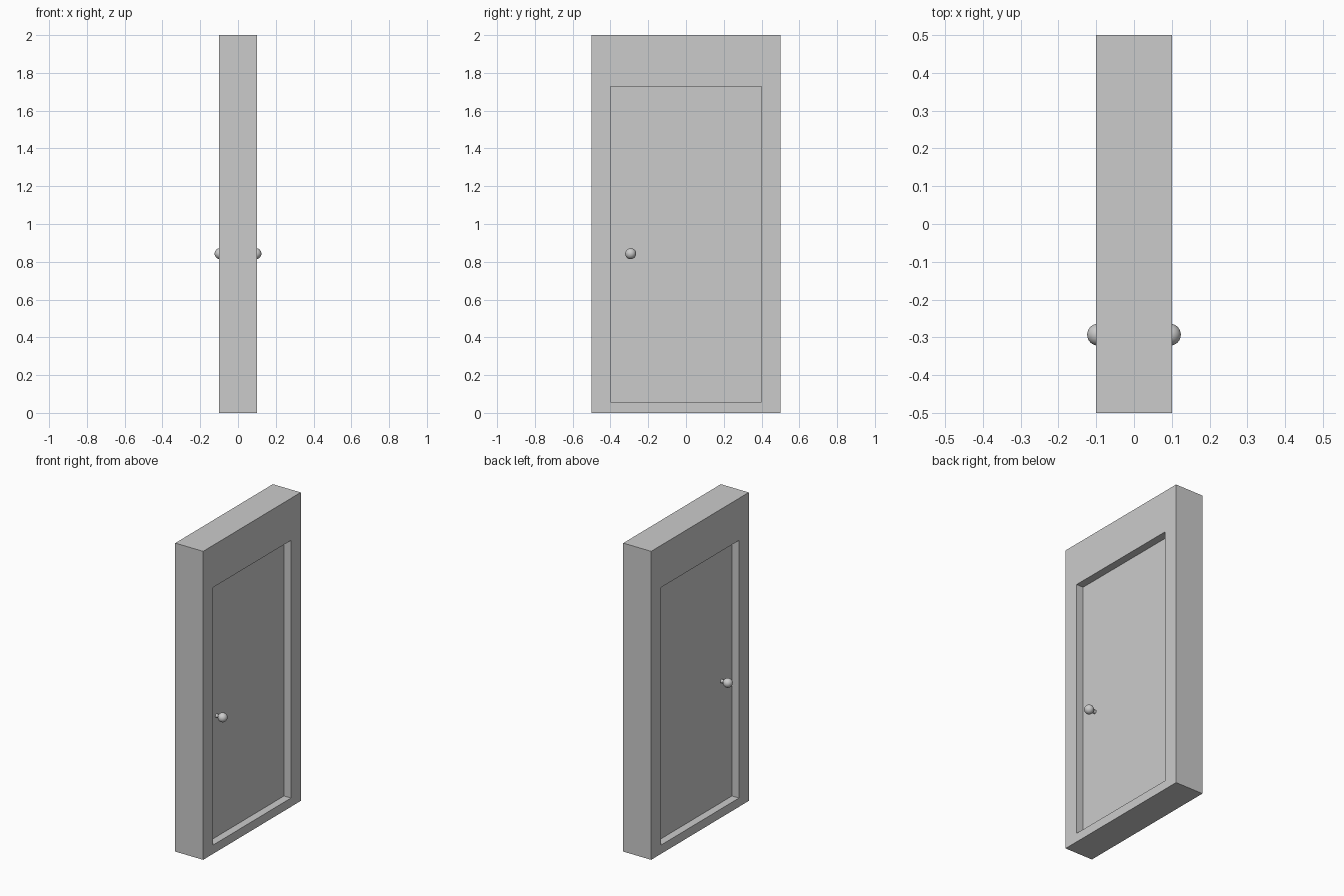
import bpy, bmesh, math
from mathutils import Matrix

if "Cube" in bpy.data.objects:
    bpy.data.objects.remove(bpy.data.objects["Cube"])

HALF_DEPTH = 0.10      # frame half thickness
PANEL_HALF = 0.05      # door leaf half thickness
Y_IN, Z_LOW, Z_HIGH = 0.40, 0.057, 1.727   # door opening
KNOB_Y, KNOB_Z = -0.293, 0.843


def finish(name, bm):
    bmesh.ops.recalc_face_normals(bm, faces=bm.faces)
    mesh = bpy.data.meshes.new(name)
    bm.to_mesh(mesh)
    bm.free()
    obj = bpy.data.objects.new(name, mesh)
    bpy.context.collection.objects.link(obj)
    return obj


def rect(bm, x, y, z0, z1):
    return [bm.verts.new((x, a, b)) for a, b in ((-y, z0), (y, z0), (y, z1), (-y, z1))]


def bridge(bm, a, b):
    for i in range(4):
        j = (i + 1) % 4
        bm.faces.new((a[i], a[j], b[j], b[i]))


# Door frame: a rectangular ring with a through opening
bm = bmesh.new()
loops = []
for x in (HALF_DEPTH, -HALF_DEPTH):
    loops.append((rect(bm, x, 0.5, 0, 2), rect(bm, x, Y_IN, Z_LOW, Z_HIGH)))
(outer_a, inner_a), (outer_b, inner_b) = loops
for a, b in ((outer_a, inner_a), (inner_a, inner_b), (inner_b, outer_b), (outer_b, outer_a)):
    bridge(bm, a, b)
finish("door_frame", bm)

# Door leaf recessed equally on both sides
bm = bmesh.new()
a = rect(bm, PANEL_HALF, Y_IN, Z_LOW, Z_HIGH)
b = rect(bm, -PANEL_HALF, Y_IN, Z_LOW, Z_HIGH)
bridge(bm, a, b)
bm.faces.new(a)
bm.faces.new(b)
finish("door_leaf", bm)


# Knob and its stem, one pair on each side of the leaf
def knob(side, label):
    bm = bmesh.new()
    bmesh.ops.create_uvsphere(bm, u_segments=32, v_segments=16, radius=0.029)
    bmesh.ops.translate(bm, verts=bm.verts, vec=(side * 0.095, KNOB_Y, KNOB_Z))
    ball = finish(label + "_knob", bm)

    bm = bmesh.new()
    turn = Matrix.Translation((side * 0.0595, KNOB_Y, KNOB_Z)) @ Matrix.Rotation(side * math.pi / 2, 4, 'Y')
    bmesh.ops.create_cone(bm, cap_ends=True, segments=24, radius1=0.012, radius2=0.010,
                          depth=0.025, matrix=turn)
    stem = finish(label + "_knob_stem", bm)

    for obj in (ball, stem):
        bpy.ops.object.select_all(action='DESELECT')
        obj.select_set(True)
        bpy.context.view_layer.objects.active = obj
        bpy.ops.object.shade_smooth_by_angle(angle=math.radians(40))


knob(1, "right")
knob(-1, "left")
